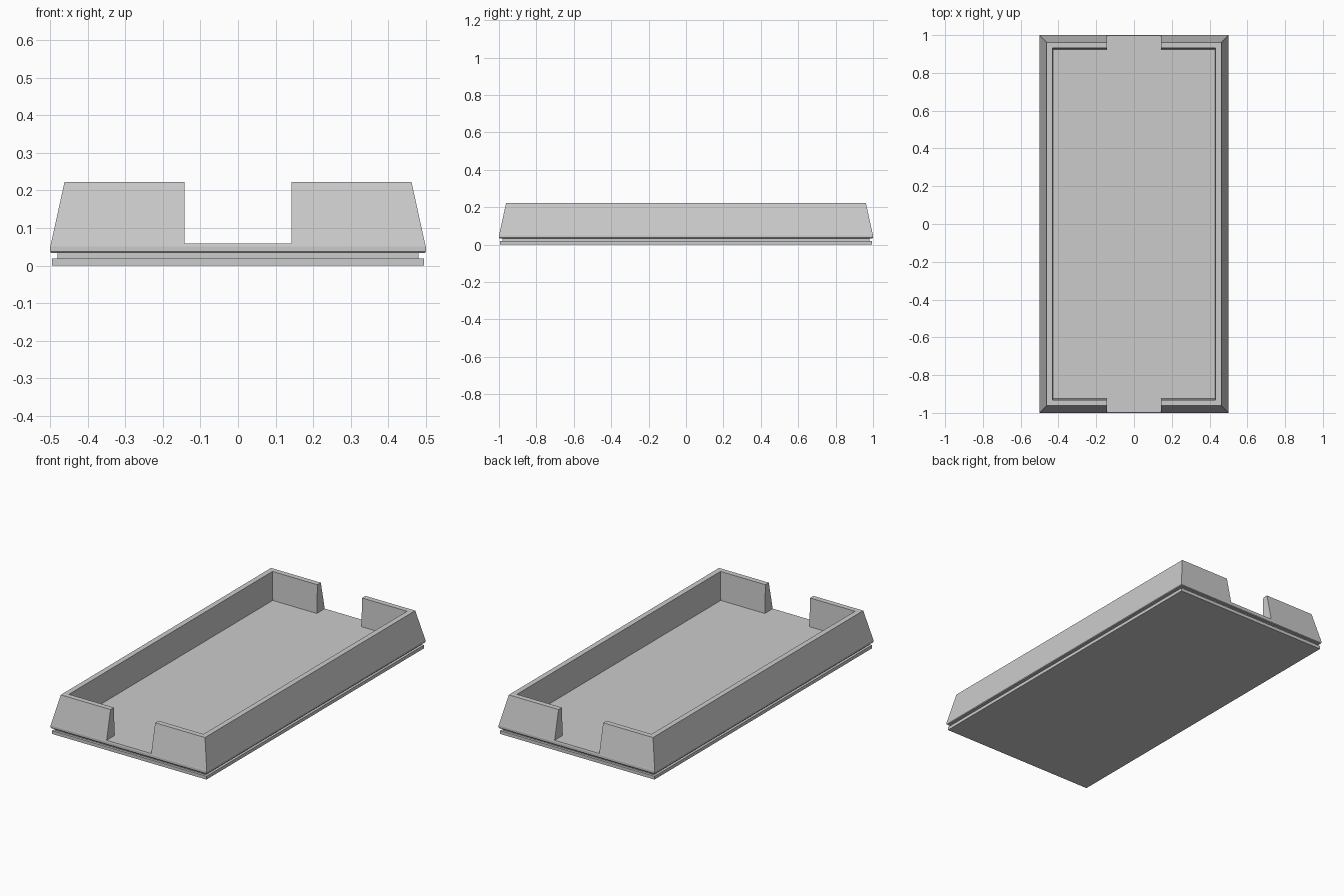
import bpy, bmesh

cube = bpy.data.objects.get("Cube")
if cube:
    bpy.data.objects.remove(cube, do_unlink=True)

grey = bpy.data.materials.new("plain grey")
grey.use_nodes = True
GREY = (0.6, 0.6, 0.6, 1)
grey.diffuse_color = GREY
grey.node_tree.nodes["Principled BSDF"].inputs["Base Color"].default_value = GREY


def finish(bm, name):
    bmesh.ops.recalc_face_normals(bm, faces=bm.faces)
    mesh = bpy.data.meshes.new(name)
    bm.to_mesh(mesh)
    bm.free()
    mesh.materials.append(grey)
    obj = bpy.data.objects.new(name, mesh)
    bpy.context.collection.objects.link(obj)
    return obj


def bridge(bm, a, b, closed=True):
    n = len(a)
    for i in range(n if closed else n - 1):
        j = (i + 1) % n
        bm.faces.new((a[i], a[j], b[j], b[i]))


def stacked_slab(name, layers):
    """Solid made of rectangular outlines (half width, half length, height)."""
    bm = bmesh.new()
    rings = [[bm.verts.new((sx * x, sy * y, z))
              for sx, sy in ((-1, -1), (1, -1), (1, 1), (-1, 1))]
             for x, y, z in layers]
    for a, b in zip(rings, rings[1:]):
        bridge(bm, a, b)
    bm.faces.new(rings[0])
    bm.faces.new(rings[-1])
    return finish(bm, name)


# Foot plate, recessed groove and tray floor
stacked_slab("foot_plate", [(0.495, 0.995, 0), (0.495, 0.995, 0.019)])
stacked_slab("recessed_groove", [(0.481, 0.981, 0.019), (0.481, 0.981, 0.033)])
stacked_slab("tray_floor", [(0.497, 0.997, 0.033), (0.5, 1, 0.037),
                            (0.5, 1, 0.05), (0.498, 0.998, 0.058)])

# Sloped wall swept around one side, open at the middle of each end
GAP = 0.143
PROFILE = [(0.498, 0.058), (0.462, 0.222), (0.431, 0.222), (0.425, 0.058)]
bm = bmesh.new()
sections = []
for at_corner, side in ((False, -1), (True, -1), (True, 1), (False, 1)):
    sections.append([bm.verts.new((x if at_corner else GAP, side * (x + 0.5), z))
                     for x, z in PROFILE])
for a, b in zip(sections, sections[1:]):
    bridge(bm, a, b)
bm.faces.new(sections[0])
bm.faces.new(sections[-1])
wall = finish(bm, "side_walls")
mirror = wall.modifiers.new("Mirror", 'MIRROR')
mirror.use_mirror_merge = False
